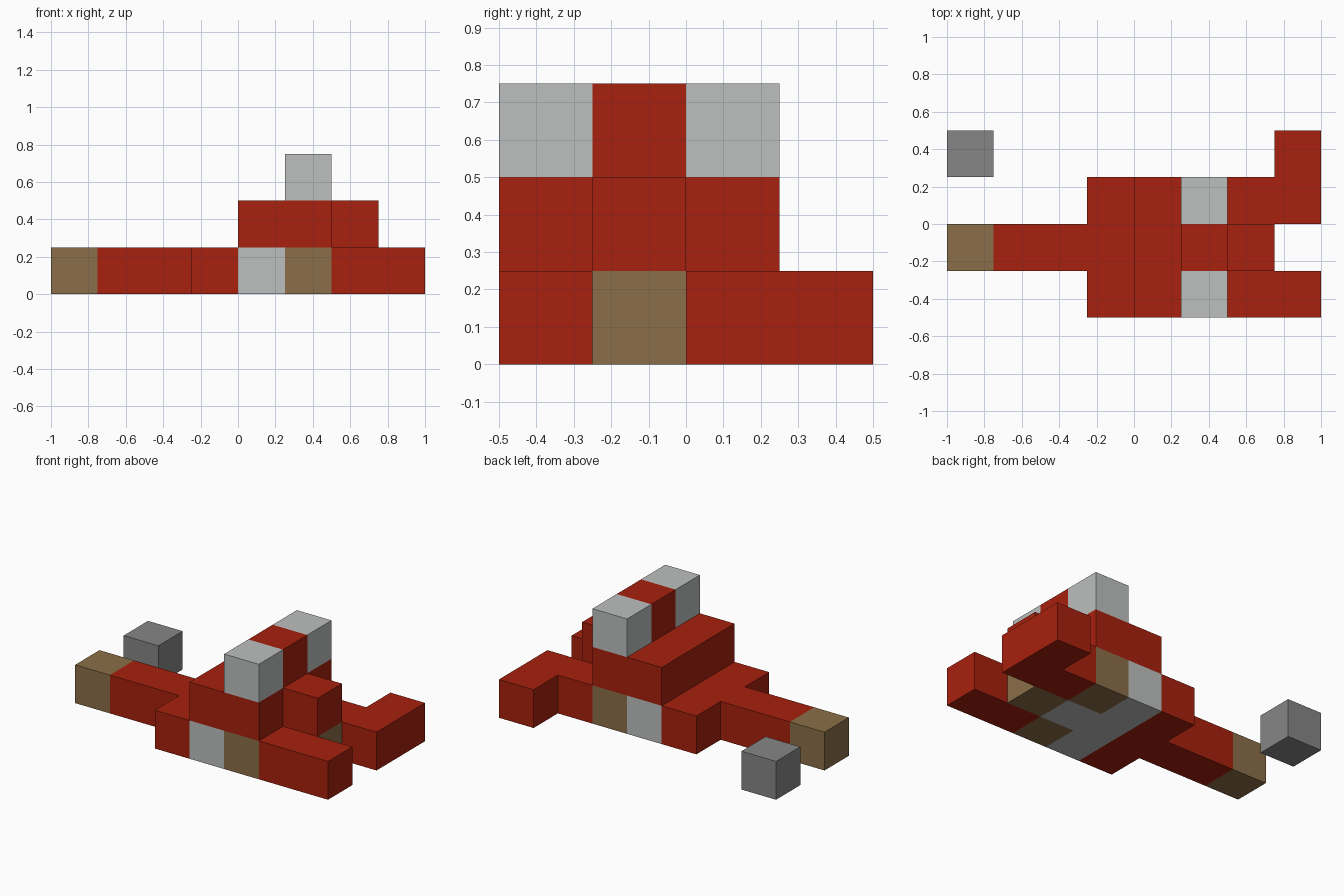
import bpy
import bmesh
from mathutils import Vector

if "Cube" in bpy.data.objects:
    bpy.data.objects.remove(bpy.data.objects["Cube"], do_unlink=True)

UNIT = 0.25
ORIGIN = Vector((-1, -0.5, 0))


def material(name, rgb):
    mat = bpy.data.materials.new(name)
    mat.use_nodes = True
    mat.diffuse_color = (*rgb, 1)
    mat.node_tree.nodes["Principled BSDF"].inputs["Base Color"].default_value = (*rgb, 1)
    return mat


red = material("red", (0.39, 0.015, 0.004))
light_grey = material("light grey", (0.51, 0.52, 0.52))
dark_grey = material("dark grey", (0.24, 0.24, 0.24))
brown = material("brown", (0.26, 0.156, 0.065))


def block(name, mat, *boxes):
    """One object from boxes given as grid corner and size in units, fused on the outside."""
    cells = {(x + i, y + j, z + k)
             for (x, y, z), (w, d, h) in boxes
             for i in range(w) for j in range(d) for k in range(h)}
    bm = bmesh.new()
    for cell in cells:
        cube = bmesh.ops.create_cube(bm, size=UNIT)["verts"]
        centre = ORIGIN + (Vector(cell) + Vector((0.5, 0.5, 0.5))) * UNIT
        bmesh.ops.translate(bm, verts=cube, vec=centre)
        # Drop the sides shared with a neighbouring cell of this part
        sides = {f for v in cube for f in v.link_faces}
        inner = [f for f in sides
                 if tuple(c + round(n) for c, n in zip(cell, f.normal)) in cells]
        bmesh.ops.delete(bm, geom=inner, context="FACES")
    bmesh.ops.remove_doubles(bm, verts=bm.verts, dist=0.001)
    bmesh.ops.dissolve_limit(bm, angle_limit=0.01, verts=bm.verts, edges=bm.edges)
    mesh = bpy.data.meshes.new(name)
    bm.to_mesh(mesh)
    bm.free()
    mesh.materials.append(mat)
    bpy.context.collection.objects.link(bpy.data.objects.new(name, mesh))


# Long boom with its tip, and the loose block beside it
block("boom_tip", brown, ((0, 1, 0), (1, 1, 1)))
block("boom", red, ((1, 1, 0), (2, 1, 1)))
block("loose_block", dark_grey, ((0, 3, 0), (1, 1, 1)))

# Base: cross panel, grey core and brown inserts
block("base_panel", red, ((3, 0, 0), (1, 3, 1)))
block("base_core", light_grey, ((4, 0, 0), (1, 3, 1)), ((5, 1, 0), (1, 1, 1)))
block("rear_insert", brown, ((6, 1, 0), (1, 1, 1)))
for side, row in (("front", 0), ("back", 2)):
    block(side + "_insert", brown, ((5, row, 0), (1, 1, 1)))

# Straight front arm and hooked back arm
block("front_arm", red, ((6, 0, 0), (2, 1, 1)))
block("back_arm", red, ((6, 2, 0), (2, 1, 1)), ((7, 3, 0), (1, 1, 1)))

# Middle tier with its stub
block("upper_body", red, ((4, 0, 1), (2, 3, 1)))
block("upper_stub", red, ((6, 1, 1), (1, 1, 1)))

# Top bar with pale ends
block("top_bar", red, ((5, 1, 2), (1, 1, 1)))
for side, row in (("front", 0), ("back", 2)):
    block(side + "_bar_end", light_grey, ((5, row, 2), (1, 1, 1)))
